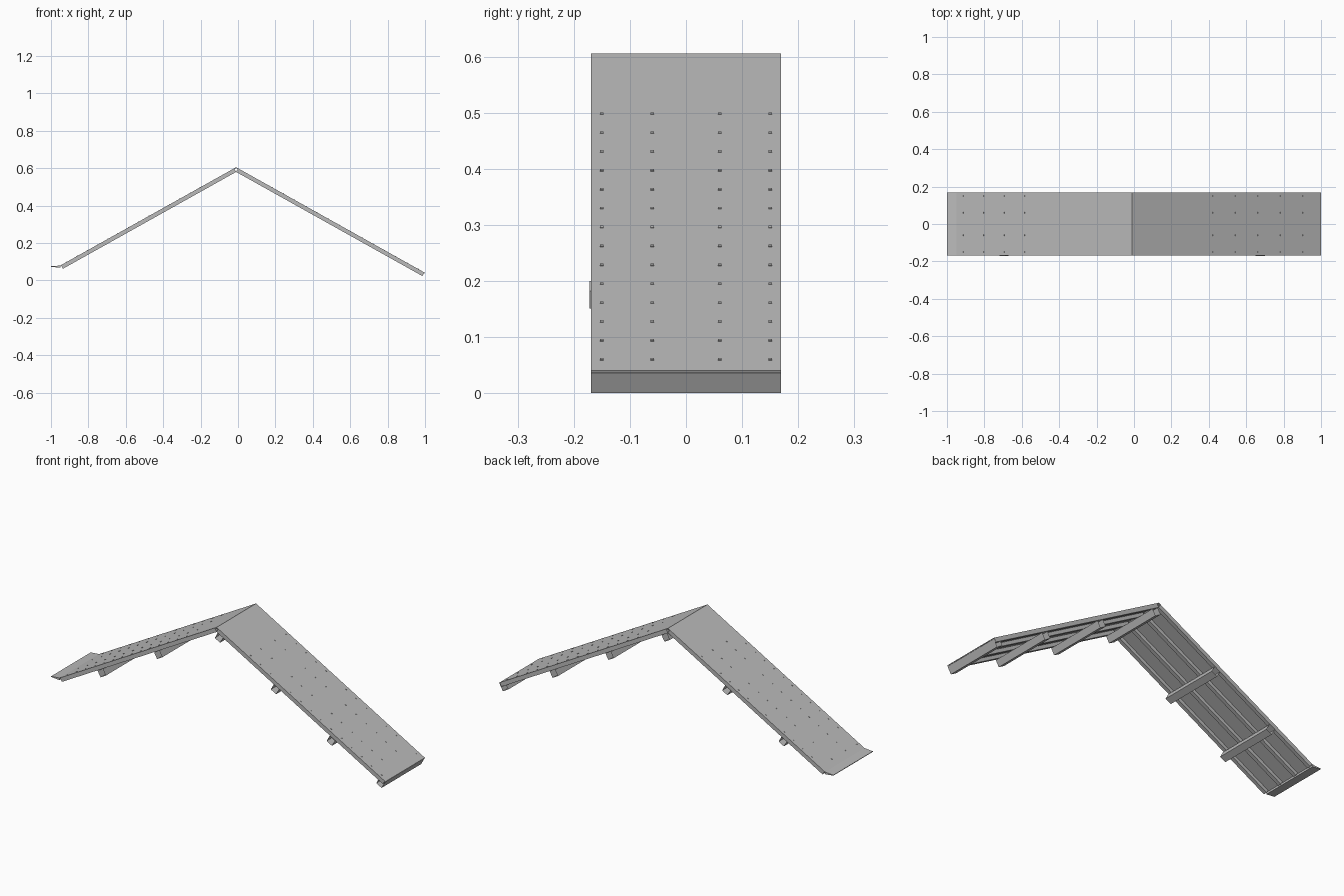
import bpy, bmesh, math
from mathutils import Vector

if "Cube" in bpy.data.objects:
    bpy.data.objects.remove(bpy.data.objects["Cube"])

HALF = 0.169                       # half width of the ramps
APEX = Vector((-0.01, 0, 0.605))   # ridge where the two ramps meet
PITCH = math.radians(29.2)
SIDES = {"right_slope": (1, 1.157), "left_slope": (-1, 1.077)}


def material(name, value):
    m = bpy.data.materials.new(name)
    m.use_nodes = True
    col = (value, value, value, 1)
    m.diffuse_color = col
    m.node_tree.nodes["Principled BSDF"].inputs["Base Color"].default_value = col
    return m


STEEL = material("grey_steel", 0.5)


def place(side, s, p, y):
    """s runs down the slope, p is the height square to it."""
    c, n = math.cos(PITCH), math.sin(PITCH)
    return APEX + Vector((side * (s * c + p * n), y, p * c - s * n))


def finish(name, bm):
    bmesh.ops.recalc_face_normals(bm, faces=bm.faces)
    mesh = bpy.data.meshes.new(name)
    bm.to_mesh(mesh)
    bm.free()
    mesh.materials.append(STEEL)
    ob = bpy.data.objects.new(name, mesh)
    bpy.context.collection.objects.link(ob)
    return ob


def bar(name, side, s0, s1, p0, p1, y0, y1, capped=True):
    """Box on a slope; uncapped bars are open-ended tubes across the ramp."""
    bm = bmesh.new()
    section = [(s0, p0), (s1, p0), (s1, p1), (s0, p1)]
    a = [bm.verts.new(place(side, s, p, y0)) for s, p in section]
    b = [bm.verts.new(place(side, s, p, y1)) for s, p in section]
    for i in range(4):
        j = (i + 1) % 4
        bm.faces.new((a[i], a[j], b[j], b[i]))
    if capped:
        bm.faces.new(a)
        bm.faces.new(b)
    return finish(name, bm)


def rivets(name, side, length):
    """Rows of small flat rivet heads above the stringers."""
    bm = bmesh.new()
    r = 0.003
    for y in (-0.15, -0.06, 0.06, 0.15):
        for k in range(14):
            s = 0.22 + k * (length - 0.26) / 13
            low = [place(side, s + i * r, 0, y + j * r)
                   for i, j in ((-1, -1), (1, -1), (1, 1), (-1, 1))]
            up = place(side, 0, 0.0015, 0) - place(side, 0, 0, 0)
            a = [bm.verts.new(v) for v in low]
            b = [bm.verts.new(v + up) for v in low]
            bm.faces.new(b)
            for i in range(4):
                j = (i + 1) % 4
                bm.faces.new((a[i], a[j], b[j], b[i]))
    return finish(name, bm)


for label, (side, length) in SIDES.items():
    # Walking sheet and its rivets
    bar(label + "_deck", side, 0, length, -0.004, 0, -HALF, HALF)
    rivets(label + "_rivets", side, length)
    # Stringers along the slope
    for i, y in enumerate((-0.159, -0.055, 0.055, 0.159)):
        bar(f"{label}_stringer_{i + 1}", side, 0.012, length - 0.004,
            -0.022, -0.004, y - 0.01, y + 0.01)
    # Cross beams beneath the stringers
    for i, (s, shift) in enumerate(((0.423, 0), (0.808, -0.003))):
        bar(f"{label}_cross_beam_{i + 1}", side, s - 0.018, s + 0.018,
            -0.059, -0.023, -HALF + shift, HALF + shift, False)

# Ridge beam under the apex and foot beam at the low end
bar("ridge_beam", 1, 0.02, 0.056, -0.058, -0.022, -HALF, HALF, False)
bar("foot_beam", 1, 1.121, 1.157, -0.046, -0.005, -HALF, HALF, False)

# Level landing lip at the other end
bm = bmesh.new()
tip = place(-1, SIDES["left_slope"][1], 0, 0)
corners = [(tip.x, tip.z), (-1, tip.z - 0.004),
           (-1, tip.z - 0.007), (tip.x, tip.z - 0.012)]
a = [bm.verts.new((x, -HALF, z)) for x, z in corners]
b = [bm.verts.new((x, HALF, z)) for x, z in corners]
bm.faces.new(a)
bm.faces.new(b)
for i in range(4):
    j = (i + 1) % 4
    bm.faces.new((a[i], a[j], b[j], b[i]))
finish("landing_lip", bm)
